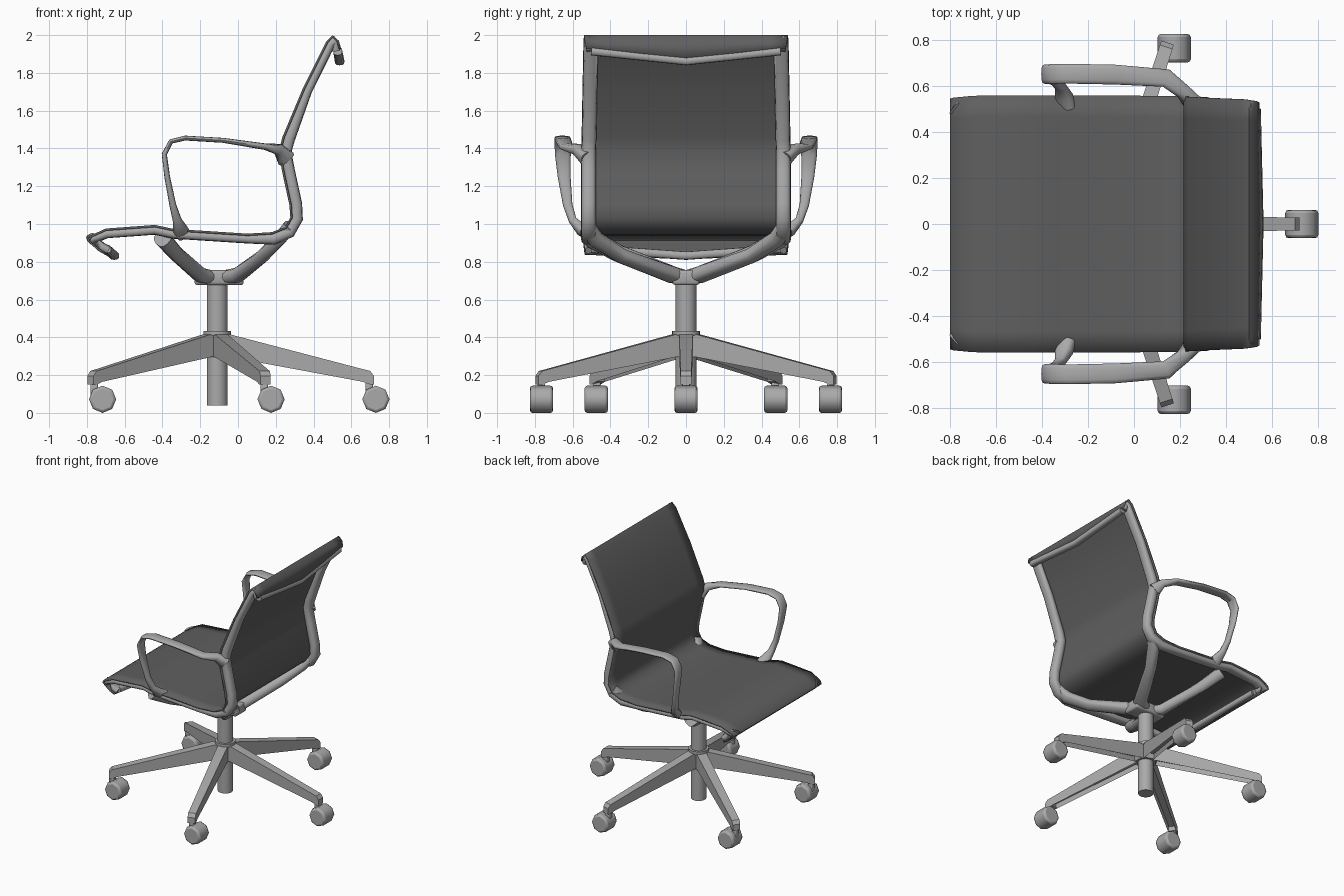
import bpy, bmesh
from math import sin, cos, pi, radians
from mathutils import Vector, Matrix

cube = bpy.data.objects.get("Cube")
if cube:
    bpy.data.objects.remove(cube)


def material(name, value):
    m = bpy.data.materials.new(name)
    m.use_nodes = True
    col = (value, value, value, 1)
    m.diffuse_color = col
    m.node_tree.nodes["Principled BSDF"].inputs["Base Color"].default_value = col
    return m


GREY = material("grey_frame", 0.40)
DARK = material("dark_fabric", 0.115)


def finish(name, bm, mat, angle=50, recalc=True):
    if recalc:
        bmesh.ops.recalc_face_normals(bm, faces=bm.faces)
    mesh = bpy.data.meshes.new(name)
    bm.to_mesh(mesh)
    bm.free()
    ob = bpy.data.objects.new(name, mesh)
    bpy.context.collection.objects.link(ob)
    mesh.materials.append(mat)
    bpy.ops.object.select_all(action='DESELECT')
    ob.select_set(True)
    bpy.context.view_layer.objects.active = ob
    bpy.ops.object.shade_smooth_by_angle(angle=radians(angle))
    return ob


def skin(bm, rings):
    """Join matching rings of verts and cap both ends."""
    n = len(rings[0])
    for a, b in zip(rings, rings[1:]):
        for k in range(n):
            bm.faces.new((a[k], a[(k + 1) % n], b[(k + 1) % n], b[k]))
    bm.faces.new(rings[0])
    bm.faces.new(rings[-1])


def loft(name, path, ref=(0, 1, 0), sides=12):
    """Rounded bar through (x, y, z, half width along ref, half thickness)."""
    bm = bmesh.new()
    pts = [Vector(p[:3]) for p in path]
    rings = []
    for i, p in enumerate(path):
        a, b = pts[max(i - 1, 0)], pts[min(i + 1, len(pts) - 1)]
        d1, d2 = (pts[i] - a).normalized(), (b - pts[i]).normalized()
        t = (d1 + d2).normalized()
        u = Vector(ref)
        u = (u - t * u.dot(t)).normalized()
        v = t.cross(u)
        ring = []
        for k in range(sides):
            c, s = cos(2 * pi * k / sides), sin(2 * pi * k / sides)
            # slightly squared ellipse
            c, s = [abs(q) ** 0.75 * (1 if q > 0 else -1) for q in (c, s)]
            ring.append(bm.verts.new(pts[i] + u * c * p[3] + v * s * p[4]))
        rings.append(ring)
    skin(bm, rings)
    return finish(name, bm, GREY)


def cylinder(name, r, depth, loc, sides, axis_y=False):
    bm = bmesh.new()
    rot = Matrix.Rotation(pi / 2, 4, 'X') if axis_y else Matrix()
    bmesh.ops.create_cone(bm, cap_ends=True, segments=sides, radius1=r, radius2=r,
                          depth=depth, matrix=Matrix.Translation(loc) @ rot)
    return finish(name, bm, GREY)


def block(name, size, loc, bevel):
    bm = bmesh.new()
    bmesh.ops.create_cube(bm, size=1, matrix=Matrix.Translation(loc) @ Matrix.Diagonal((*size, 1)))
    bmesh.ops.bevel(bm, geom=bm.edges[:], offset=bevel, segments=2, affect='EDGES', profile=0.5)
    return finish(name, bm, GREY)


# Side profile of the seat and back: x, z, half width
SHELL = [(-0.66, 0.812, 0.53), (-0.74, 0.858, 0.54), (-0.80, 0.912, 0.545), (-0.785, 0.937, 0.55),
         (-0.70, 0.976, 0.558), (-0.44, 0.995, 0.56), (-0.34, 0.974, 0.56), (0.05, 0.949, 0.558),
         (0.18, 0.957, 0.557), (0.25, 0.985, 0.555), (0.277, 1.035, 0.555), (0.272, 1.10, 0.555),
         (0.235, 1.27, 0.555), (0.215, 1.38, 0.555), (0.235, 1.46, 0.553), (0.344, 1.72, 0.548),
         (0.466, 1.965, 0.543), (0.50, 2.0, 0.54), (0.534, 1.97, 0.535), (0.56, 1.88, 0.52)]


def shell_point(i, f):
    """Profile point at width fraction f; the hooked ends are deeper in the middle."""
    p = Vector(SHELL[i])
    prev = {0: 1, len(SHELL) - 1: len(SHELL) - 2}.get(i)
    if prev is not None:
        p = p.lerp(Vector(SHELL[prev]), 0.55 * abs(f))
    return p


# Fabric sling
bm = bmesh.new()
cols = [j / 6 for j in range(-6, 7)]
grid = []
for i in range(len(SHELL)):
    row = []
    for f in cols:
        x, z, w = shell_point(i, f)
        row.append(bm.verts.new((x, f * w, z)))
    grid.append(row)
for a, b in zip(grid, grid[1:]):
    for j in range(len(cols) - 1):
        bm.faces.new((a[j], b[j], b[j + 1], a[j + 1]))
sling = finish("seat_and_back_fabric", bm, DARK, 60, recalc=False)
solid = sling.modifiers.new("thickness", 'SOLIDIFY')
solid.thickness = 0.012
solid.offset = -1

# Side rails lie just behind the fabric
edge = [shell_point(i, 1) for i in range(len(SHELL))]
for side, s in (("left", 1), ("right", -1)):
    path = []
    for i, (x, z, w) in enumerate(edge):
        a, b = edge[max(i - 1, 0)], edge[min(i + 1, len(edge) - 1)]
        t = Vector((b[0] - a[0], b[1] - a[1])).normalized()
        thick = 0.032 if 0.95 < z < 1.5 and x > 0.1 else 0.024
        off = thick + 0.004
        path.append((x + t.y * off, s * (w - 0.04), z - t.x * off, 0.038, thick))
    loft(side + "_side_rail", path)

    # Armrest loop from the back rail forward and down to the seat rail
    arm = [(0.255, 0.53, 1.345, 0.03, 0.05), (0.215, 0.575, 1.395, 0.032, 0.03),
           (0.14, 0.635, 1.41, 0.04, 0.017), (-0.08, 0.65, 1.443, 0.043, 0.013),
           (-0.28, 0.654, 1.455, 0.043, 0.013), (-0.355, 0.653, 1.437, 0.043, 0.013),
           (-0.39, 0.652, 1.37, 0.042, 0.014), (-0.375, 0.645, 1.25, 0.034, 0.015),
           (-0.345, 0.626, 1.10, 0.025, 0.018), (-0.322, 0.60, 1.02, 0.022, 0.024),
           (-0.305, 0.555, 0.97, 0.03, 0.04), (-0.29, 0.51, 0.945, 0.03, 0.04)]
    loft(side + "_armrest", [(x, s * y, z, w, t) for x, y, z, w, t in arm])

    # Support struts from the hub to the rails
    front = [(-0.12, 0.0, 0.715, 0.05, 0.035), (-0.20, 0.07, 0.73, 0.05, 0.04),
             (-0.33, 0.36, 0.845, 0.045, 0.04), (-0.40, 0.50, 0.925, 0.05, 0.045)]
    rear = [(-0.10, 0.0, 0.715, 0.05, 0.035), (0.0, 0.07, 0.73, 0.05, 0.04),
            (0.13, 0.34, 0.83, 0.04, 0.035), (0.22, 0.48, 0.92, 0.045, 0.035),
            (0.275, 0.52, 0.99, 0.04, 0.035)]
    for label, strut in (("front", front), ("rear", rear)):
        loft(f"{side}_{label}_strut", [(x, s * y, z, w, t) for x, y, z, w, t in strut])

# Shallow V crossbars inside the hooked ends
for name, mid, end in (("front_crossbar", (-0.655, 0.832), (-0.695, 0.868)),
                       ("top_crossbar", (0.538, 1.862), (0.528, 1.915))):
    loft(name, [(end[0], -0.50, end[1], 0.024, 0.022), (mid[0], 0, mid[1], 0.026, 0.022),
                (end[0], 0.50, end[1], 0.024, 0.022)], ref=(1, 0, 0))

# Hub and column
CX = -0.11
block("seat_hub", (0.26, 0.14, 0.08), (CX + 0.01, 0, 0.716), 0.015)
cylinder("column", 0.055, 0.65, (CX, 0, 0.365), 24)
cylinder("column_collar", 0.073, 0.025, (CX, 0, 0.422), 24)

# Five tapered base legs: distance from column, top, bottom, half width
LEG = [(0.0, 0.42, 0.295, 0.036), (0.07, 0.415, 0.295, 0.036),
       (0.77, 0.232, 0.165, 0.029), (0.81, 0.222, 0.15, 0.029), (0.83, 0.195, 0.15, 0.028)]
for n in range(5):
    turn = Matrix.Translation((CX, 0, 0)) @ Matrix.Rotation(n * 2 * pi / 5, 4, 'Z')
    bm = bmesh.new()
    rings = [[bm.verts.new((r, y, z)) for y, z in ((-w, b), (w, b), (w, t), (-w, t))]
             for r, t, b, w in LEG]
    skin(bm, rings)
    bmesh.ops.recalc_face_normals(bm, faces=bm.faces)
    # hollow channel underneath
    under = [f for f in bm.faces if f.normal.z < -0.9 and f.calc_area() > 0.02]
    bmesh.ops.inset_region(bm, faces=under, thickness=0.01, depth=-0.035)
    bm.transform(turn)
    finish(f"base_leg_{n + 1}", bm, GREY, 30, recalc=False)
    stem = turn @ Vector((0.805, 0, 0.125))
    block(f"caster_stem_{n + 1}", (0.04, 0.04, 0.10), stem, 0.006)

# Casters all roll along the same direction
WHEELS = [(0.73, 0), (0.175, 0.765), (-0.717, 0.475), (-0.717, -0.475), (0.175, -0.765)]
for n, (x, y) in enumerate(WHEELS):
    wheel = cylinder(f"caster_wheel_{n + 1}", 0.072, 0.124, (x, y, 0.072), 8, axis_y=True)
    bev = wheel.modifiers.new("rounded_rim", 'BEVEL')
    bev.width = 0.014
    bev.segments = 2
    bev.limit_method = 'ANGLE'
    bev.angle_limit = radians(60)
